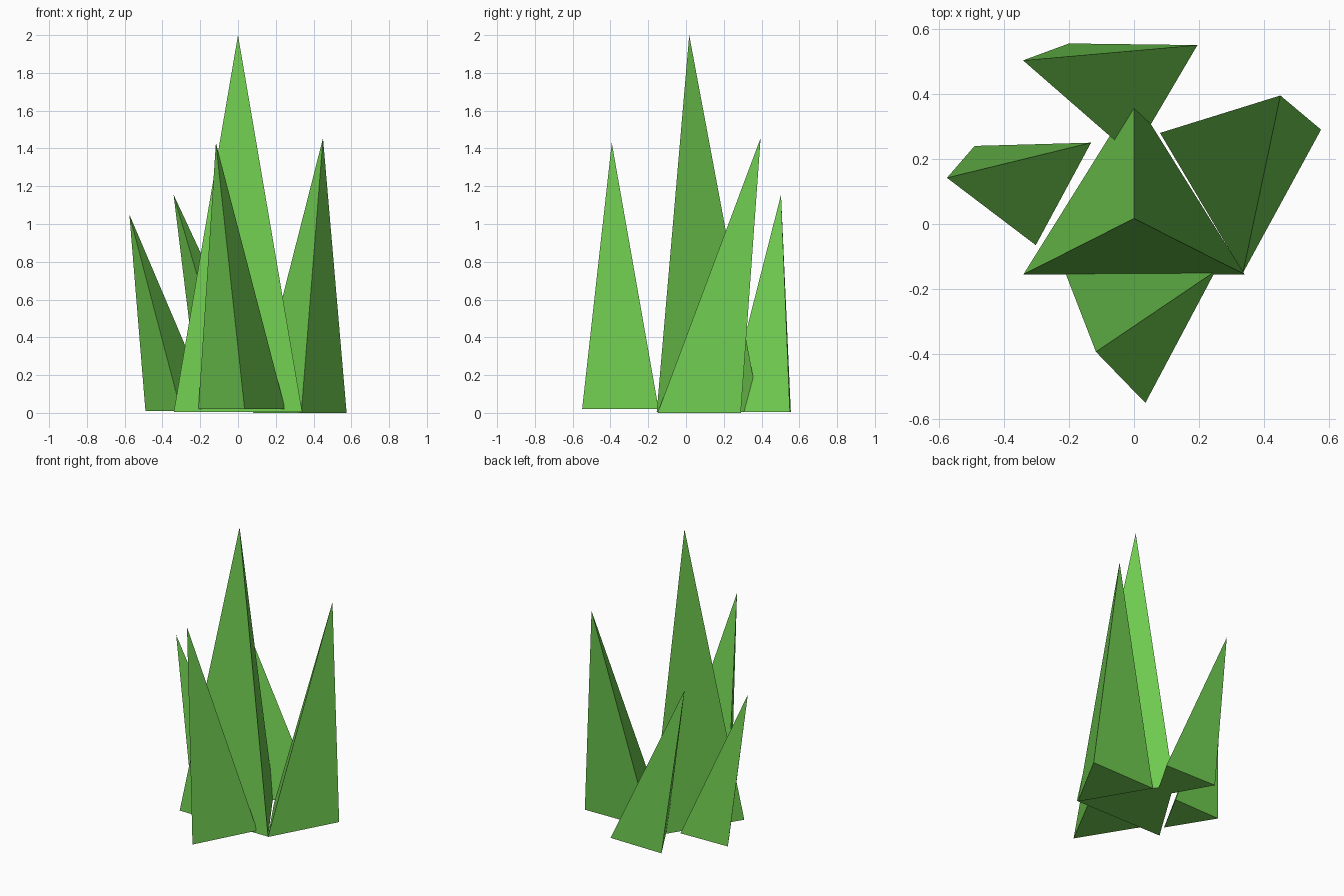
import bpy
import bmesh

if "Cube" in bpy.data.objects:
    bpy.data.objects.remove(bpy.data.objects["Cube"])

leaf = bpy.data.materials.new("leaf_green")
leaf.diffuse_color = (0.16, 0.60, 0.08, 1.0)
leaf.use_nodes = True
leaf.node_tree.nodes["Principled BSDF"].inputs["Base Color"].default_value = leaf.diffuse_color


def blade(name, base, z, apex):
    """Three-sided spike from a flat triangular base to a leaning tip."""
    bm = bmesh.new()
    ring = [bm.verts.new((x, y, z)) for x, y in base]
    tip = bm.verts.new(apex)
    bm.faces.new(ring)
    for i in range(3):
        bm.faces.new((ring[i], ring[(i + 1) % 3], tip))
    bmesh.ops.recalc_face_normals(bm, faces=bm.faces)
    mesh = bpy.data.meshes.new(name)
    bm.to_mesh(mesh)
    bm.free()
    mesh.materials.append(leaf)
    obj = bpy.data.objects.new(name, mesh)
    bpy.context.collection.objects.link(obj)


# Tall upright blade in the middle
blade("center_blade", [(-0.34, -0.155), (0.34, -0.155), (0, 0.39)], 0.005, (0, 0.017, 2.0))
# Shorter blades leaning outward around it
blade("right_blade", [(0.575, 0.29), (0.08, 0.28), (0.335, -0.15)], 0.0, (0.45, 0.395, 1.455))
blade("front_blade", [(0.035, -0.55), (0.25, -0.145), (-0.21, -0.153)], 0.02, (-0.117, -0.393, 1.43))
blade("left_blade", [(-0.49, 0.24), (-0.302, -0.065), (-0.132, 0.25)], 0.01, (-0.575, 0.142, 1.05))
blade("back_blade", [(-0.2, 0.555), (-0.005, 0.21), (0.195, 0.55)], 0.005, (-0.341, 0.503, 1.155))
